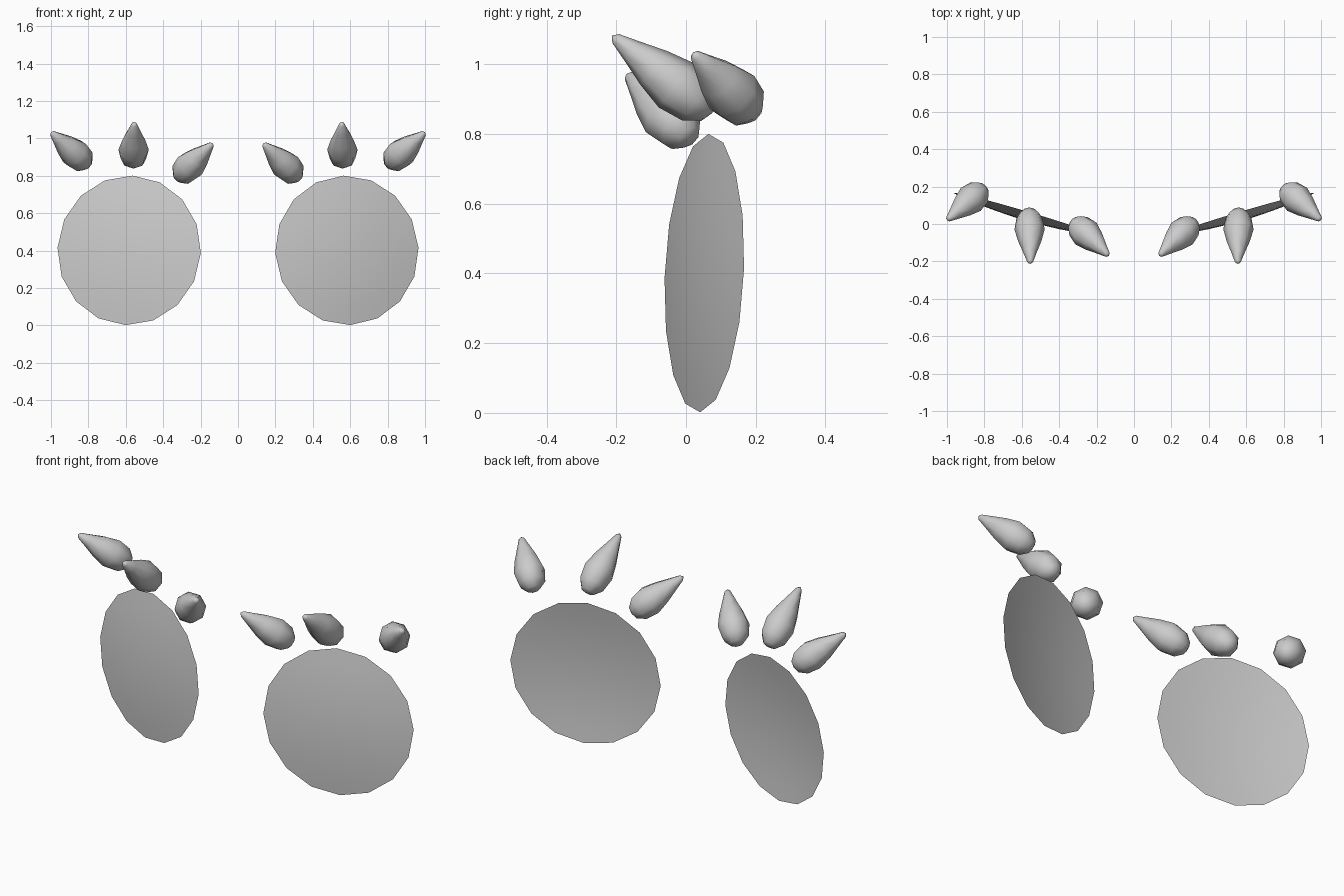
import bpy, bmesh
from math import cos, sin, pi, radians
from mathutils import Vector

if "Cube" in bpy.data.objects:
    bpy.data.objects.remove(bpy.data.objects["Cube"])


def finish(name, bm):
    bmesh.ops.recalc_face_normals(bm, faces=bm.faces)
    for f in bm.faces:
        f.smooth = True
    mesh = bpy.data.meshes.new(name)
    bm.to_mesh(mesh)
    bm.free()
    obj = bpy.data.objects.new(name, mesh)
    bpy.context.collection.objects.link(obj)
    # mirrored twin on the other side of x = 0
    obj.modifiers.new("Mirror", 'MIRROR').use_mirror_merge = False
    return obj


def revolve(name, origin, u, v, n, profile, sides, phase=0.0):
    """Rings of (distance along n, radius); a zero radius makes a pole."""
    bm = bmesh.new()
    rings = []
    for d, r in profile:
        c = origin + n * d
        if r == 0:
            rings.append([bm.verts.new(c)] * sides)
        else:
            rings.append([bm.verts.new(c + (u * cos(a) + v * sin(a)) * r)
                          for a in (phase + 2 * pi * i / sides for i in range(sides))])
    for a, b in zip(rings, rings[1:]):
        for i in range(sides):
            j = (i + 1) % sides
            bm.faces.new(list(dict.fromkeys((a[i], a[j], b[j], b[i]))))
    return finish(name, bm)


# eye discs: shallow domes turned outward and leaning back slightly
yaw = radians(16.5)
u = Vector((cos(yaw), sin(yaw), 0))
v = Vector((-0.01, 0.032, 0.8)).normalized()
n = u.cross(v).normalized()
R, bulge = 0.4, 0.03
dome = [(bulge * (1 - t * t), R * t) for t in (1, 0.8, 0.55, 0.28, 0)]
revolve("eye_disc", Vector((0.582, 0.0525, 0.401)), u, v, n, dome, 16, radians(2))

# eyelashes: eight-sided drops, blunt at the base and narrow at the tip
drop = [(0, 0), (0.03, 0.036), (0.15, 0.069), (0.36, 0.081), (0.58, 0.062),
        (0.8, 0.035), (0.96, 0.016), (1, 0)]
lashes = {
    "outer_lash": ((0.80, 0.195, 0.855), (1.0, 0.02, 1.033)),
    "middle_lash": ((0.56, 0.075, 0.86), (0.555, -0.213, 1.083)),
    "inner_lash": ((0.325, 0.015, 0.785), (0.135, -0.17, 0.973)),
}
for name, (base, tip) in lashes.items():
    base, tip = Vector(base), Vector(tip)
    axis = tip - base
    length = axis.length
    axis.normalize()
    side = axis.cross(Vector((0, 0, 1))).normalized()
    up = side.cross(axis)
    revolve(name, base, side, up, axis, [(t * length, r) for t, r in drop], 8)
